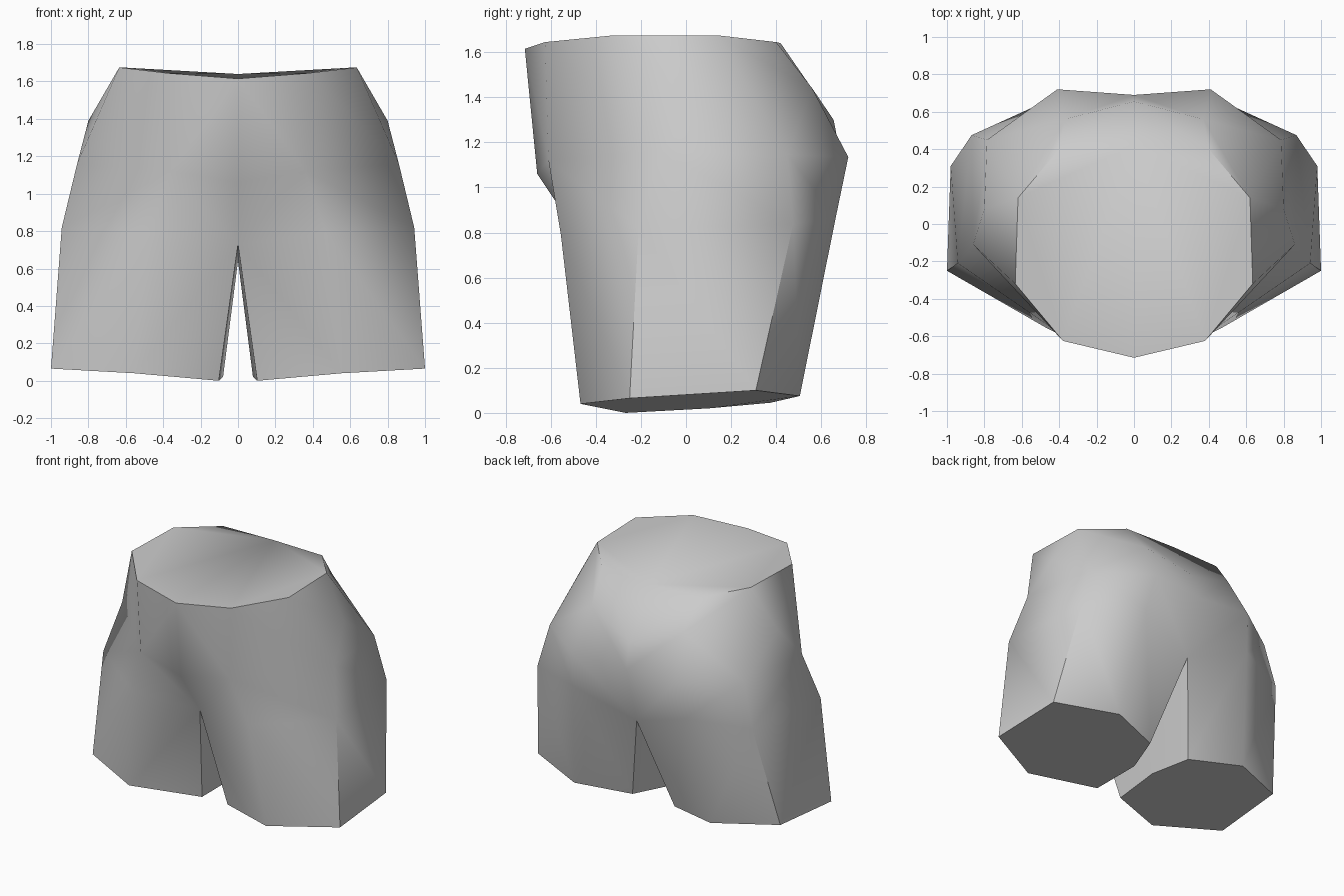
import bpy, bmesh, math

if "Cube" in bpy.data.objects:
    bpy.data.objects.remove(bpy.data.objects["Cube"], do_unlink=True)

grey = bpy.data.materials.new("plain_grey")
grey.use_nodes = True
colour = (0.6, 0.6, 0.6, 1)
grey.diffuse_color = colour
grey.node_tree.nodes["Principled BSDF"].inputs["Base Color"].default_value = colour

bm = bmesh.new()


def ring(*points):
    return [bm.verts.new(p) for p in points]


# Waist rim, front to back, left half
waist = ring((0, -.715, 1.615), (.38, -.625, 1.645), (.635, -.32, 1.675),
             (.62, .14, 1.675), (.40, .40, 1.645), (0, .42, 1.64))
# Centre line: belly, crotch front / middle / back, lower and upper seat
belly, crotch_f, crotch_m, crotch_b, seat, seat_up = ring(
    (0, -.66, 1.06), (0, -.44, .73), (0, .10, .64), (0, .57, .70),
    (0, .69, 1.12), (0, .655, 1.30))
# Hip points: groin, side front, side top, side back, buttock, upper buttock
groin, side_f, side_t, side_b, butt, butt_up = ring(
    (.36, -.61, 1.12), (.86, -.11, 1.16), (.80, .08, 1.39),
    (.786, .45, 1.146), (.41, .72, 1.135), (.37, .56, 1.44))
# Top of the thigh
th_out, th_back_out, th_back, th_front = ring(
    (.942, -.21, .82), (.868, .475, .835), (.45, .665, .87), (.47, -.555, .79))
# Cut end of the leg, seven sides
hem = ring((1.0, -.25, .065), (.98, .31, .10), (.55, .505, .075),
           (.17, .375, .045), (.08, .10, .02), (.103, -.268, 0), (.554, -.468, .04))
thigh = [th_out, th_back_out, th_back, crotch_b, crotch_m, crotch_f, th_front]

w = waist
faces = [
    # torso
    (w[0], w[1], groin, belly), (w[1], w[2], side_f, groin),
    (w[2], side_t, side_f), (w[2], w[3], side_t), (w[3], side_b, side_t),
    (w[3], w[4], butt_up, side_b), (w[4], w[5], seat_up, butt_up),
    (butt_up, seat_up, seat, butt), (butt_up, butt, side_b),
    (side_t, side_b, side_f),
    # hip to thigh
    (belly, groin, crotch_f), (groin, th_front, crotch_f),
    (groin, side_f, th_out, th_front), (side_f, side_b, th_back_out, th_out),
    (side_b, butt, th_back, th_back_out), (butt, seat, crotch_b, th_back),
    # end caps
    tuple(hem), tuple(w),
]
# Leg sides
for i in range(7):
    j = (i + 1) % 7
    faces.append((thigh[i], hem[i], hem[j], thigh[j]))
for f in faces:
    bm.faces.new(f)

# Mirror to the other side and weld the centre line
geom = bm.verts[:] + bm.edges[:] + bm.faces[:]
bmesh.ops.mirror(bm, geom=geom, axis='X', merge_dist=0.001)
bmesh.ops.remove_doubles(bm, verts=bm.verts[:], dist=0.001)
bmesh.ops.recalc_face_normals(bm, faces=bm.faces[:])

mesh = bpy.data.meshes.new("hips_and_thighs")
bm.to_mesh(mesh)
bm.free()
mesh.materials.append(grey)
body = bpy.data.objects.new("hips_and_thighs", mesh)
bpy.context.collection.objects.link(body)

bpy.ops.object.select_all(action='DESELECT')
body.select_set(True)
bpy.context.view_layer.objects.active = body
bpy.ops.object.shade_smooth_by_angle(angle=math.radians(57))
